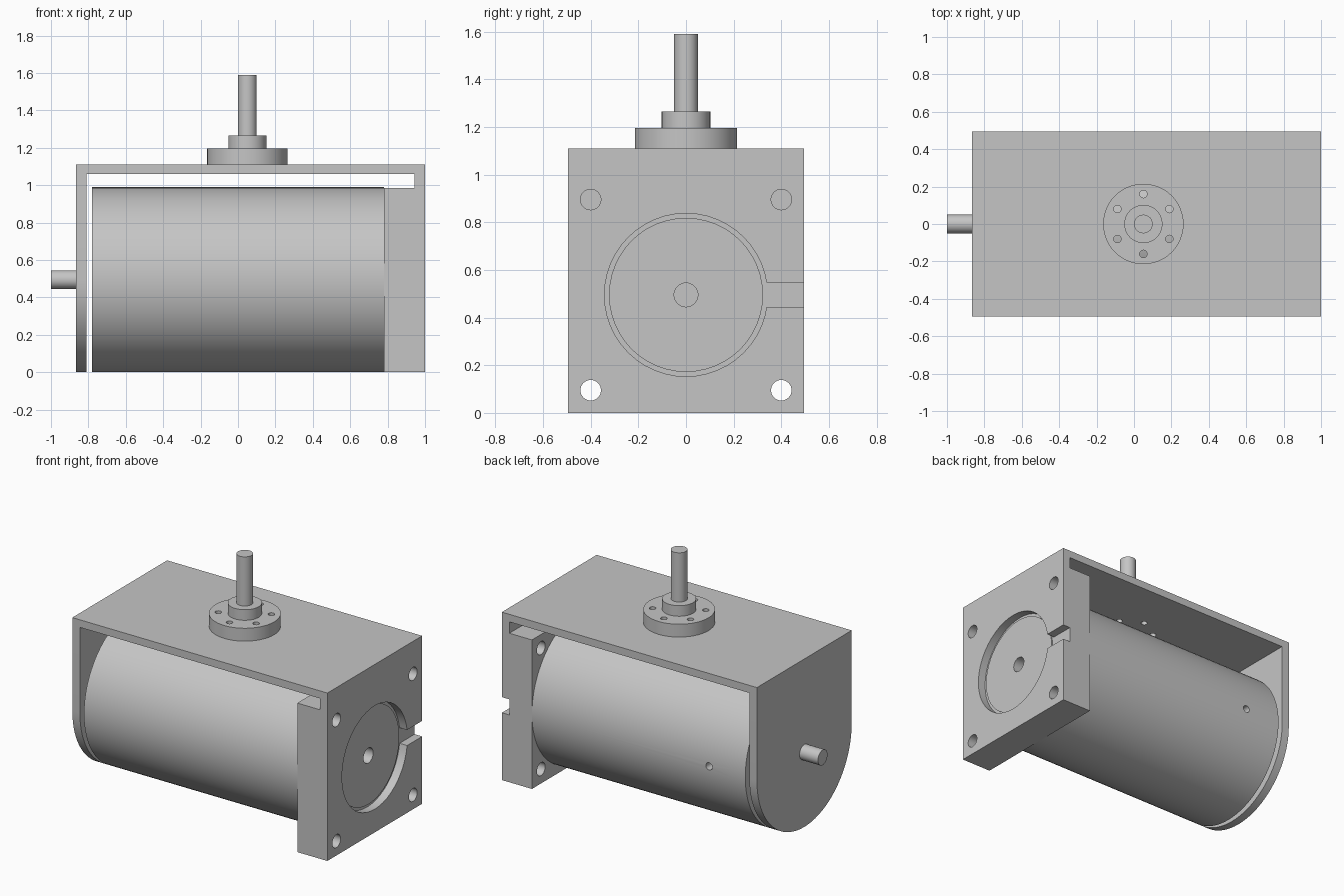
import bpy
import bmesh
from math import sin, cos, pi, radians

if "Cube" in bpy.data.objects:
    bpy.data.objects.remove(bpy.data.objects["Cube"])

steel = bpy.data.materials.new("plain grey metal")
steel.use_nodes = True
grey = (0.56, 0.56, 0.56, 1.0)
steel.diffuse_color = grey
steel.node_tree.nodes["Principled BSDF"].inputs["Base Color"].default_value = grey

AXIS_Z = 0.495      # height of the motor axis
HALF = 0.495        # half width of the housing and motor radius
POST_X = 0.05       # position of the upright output shaft
PLACE = {"x": lambda u, v, d: (d, u, v),
         "y": lambda u, v, d: (u, d, v),
         "z": lambda u, v, d: (u, v, d)}


def prism(name, outline, axis, start, end):
    """Extrude a flat outline along an axis."""
    bm = bmesh.new()
    face = bm.faces.new([bm.verts.new(PLACE[axis](u, v, start)) for u, v in outline])
    new = bmesh.ops.extrude_face_region(bm, geom=[face])["geom"]
    shift = PLACE[axis](0, 0, end - start)
    bmesh.ops.translate(bm, vec=shift, verts=[g for g in new if isinstance(g, bmesh.types.BMVert)])
    bmesh.ops.recalc_face_normals(bm, faces=bm.faces)
    mesh = bpy.data.meshes.new(name)
    bm.to_mesh(mesh)
    bm.free()
    mesh.materials.append(steel)
    obj = bpy.data.objects.new(name, mesh)
    bpy.context.collection.objects.link(obj)
    return obj


def arc(cu, cv, r, a0=0.0, a1=2 * pi, n=48, closed=True):
    steps = n if closed else n + 1
    return [(cu + r * cos(a0 + (a1 - a0) * i / n), cv + r * sin(a0 + (a1 - a0) * i / n))
            for i in range(steps)]


def rod(name, cu, cv, r, axis, start, end, n=48):
    return prism(name, arc(cu, cv, r, n=n), axis, start, end)


def box(u0, u1, v0, v1):
    return [(u0, v0), (u1, v0), (u1, v1), (u0, v1)]


def cut(obj, cutters):
    """Subtract each cutter from the part and bake the result."""
    for c in cutters:
        mod = obj.modifiers.new("cut", "BOOLEAN")
        mod.operation, mod.solver, mod.object = "DIFFERENCE", "EXACT", c
    bpy.context.view_layer.update()
    baked = bpy.data.meshes.new_from_object(
        obj.evaluated_get(bpy.context.evaluated_depsgraph_get()))
    obj.modifiers.clear()
    obj.data = baked


# Cutters
bolt_holes = [rod("bolt_cutter", y, z, 0.043, "x", 0.6, 1.2, 32)
              for y in (-0.4, 0.4) for z in (0.095, 0.895)]
recess = rod("recess_cutter", 0, AXIS_Z, 0.342, "x", 0.945, 1.2)
slot = prism("slot_cutter", box(0.3, 0.7, 0.445, 0.548), "x", 0.945, 1.2)
centre_hole = rod("centre_cutter", 0, AXIS_Z, 0.05, "x", 0.85, 1.2, 32)
screw_holes = [rod("screw_cutter", POST_X + 0.16 * cos(a), 0.16 * sin(a), 0.02, "z", 1.02, 1.3, 20)
               for a in (radians(30 + 60 * i) for i in range(6))]
side_hole = rod("side_cutter", -0.515, AXIS_Z, 0.024, "y", 0.35, 0.7, 20)

# Housing: top plate, outer face plate and thick mounting block in one section
housing = prism("housing", [(-0.865, 1.06), (0.945, 1.06), (0.945, 0.985), (0.78, 0.985),
                            (0.78, 0), (1, 0), (1, 1.11), (-0.865, 1.11)], "y", -HALF, HALF)
cut(housing, bolt_holes + [recess, slot, centre_hole] + screw_holes)

# Round-bottomed end plate
end_plate = prism("end_plate", [(HALF, 1.06), (-HALF, 1.06)]
                  + arc(0, AXIS_Z, HALF, pi, 2 * pi, 40, closed=False), "x", -0.865, -0.81)

# Motor body, recessed face disc and rear shaft
motor = rod("motor_body", 0, AXIS_Z, HALF, "x", -0.78, 0.78, 80)
cut(motor, [side_hole])
disc = rod("face_disc", 0, AXIS_Z, 0.323, "x", 0.93, 0.953)
cut(disc, [centre_hole])
rear_shaft = rod("rear_shaft", 0, AXIS_Z, 0.05, "x", -1, -0.865, 32)

# Upright output: flange, boss and shaft
flange = rod("flange", POST_X, 0, 0.215, "z", 1.11, 1.195)
cut(flange, screw_holes)
boss = rod("boss", POST_X, 0, 0.102, "z", 1.195, 1.265)
top_shaft = rod("top_shaft", POST_X, 0, 0.05, "z", 1.265, 1.59, 32)

# Remove the cutters and smooth the round walls
for c in bolt_holes + screw_holes + [recess, slot, centre_hole, side_hole]:
    bpy.data.objects.remove(c)
bpy.ops.object.select_all(action="DESELECT")
for part in (housing, end_plate, motor, disc, rear_shaft, flange, boss, top_shaft):
    part.select_set(True)
    bpy.context.view_layer.objects.active = part
bpy.ops.object.shade_smooth_by_angle(angle=radians(30))
